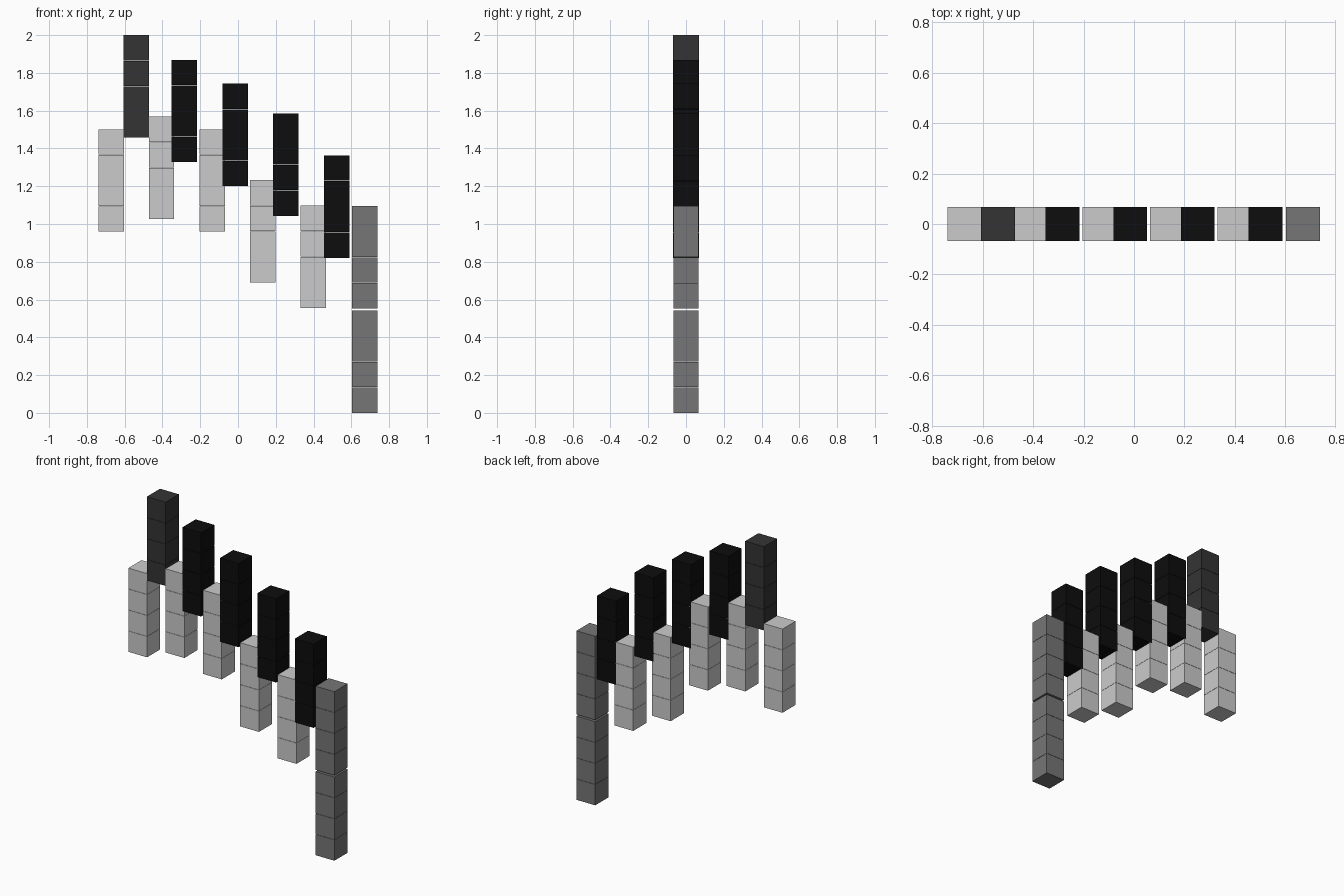
import bpy
import bmesh
from mathutils import Matrix, Vector

if "Cube" in bpy.data.objects:
    bpy.data.objects.remove(bpy.data.objects["Cube"])

SIDE = 0.1345    # edge of one cube
PITCH = 0.1360   # spacing of cubes, leaving a hairline gap


def material(name, value):
    m = bpy.data.materials.new(name)
    m.diffuse_color = (value, value, value, 1.0)
    m.use_nodes = True
    m.node_tree.nodes["Principled BSDF"].inputs["Base Color"].default_value = m.diffuse_color
    return m


light = material("light_grey", 0.60)
mid = material("mid_grey", 0.181)
dark = material("dark_grey", 0.034)
black = material("black", 0.004)


def stack(name, x, bases, mat, depth=SIDE):
    """One column of cubes: four cubes for each base height."""
    bm = bmesh.new()
    for base in bases:
        for i in range(4):
            centre = Vector((x, 0, base + SIDE / 2 + i * PITCH))
            scale = Matrix.Diagonal((SIDE, depth, SIDE, 1))
            bmesh.ops.create_cube(bm, size=1, matrix=Matrix.Translation(centre) @ scale)
    mesh = bpy.data.meshes.new(name)
    bm.to_mesh(mesh)
    bm.free()
    mesh.materials.append(mat)
    bpy.context.collection.objects.link(bpy.data.objects.new(name, mesh))


# Lower row of light columns
for i, (x, z) in enumerate([(-0.672, 0.959), (-0.405, 1.026), (-0.137, 0.959),
                            (0.130, 0.690), (0.399, 0.555)]):
    stack(f"light_column_{i + 1}", x, [z], light)

# Upper descending row: a dark grey column, then black ones
# (a hair deeper so they cover the overlapping light columns)
for i, (x, z) in enumerate([(-0.539, 1.4575), (-0.284, 1.327), (-0.015, 1.200),
                            (0.253, 1.043), (0.522, 0.821)]):
    stack(f"dark_column_{i + 1}", x, [z], dark if i == 0 else black, SIDE + 0.0008)

# Tall end column, two stacks high
stack("tall_end_column", 0.671, [0.0, 0.553], mid)
